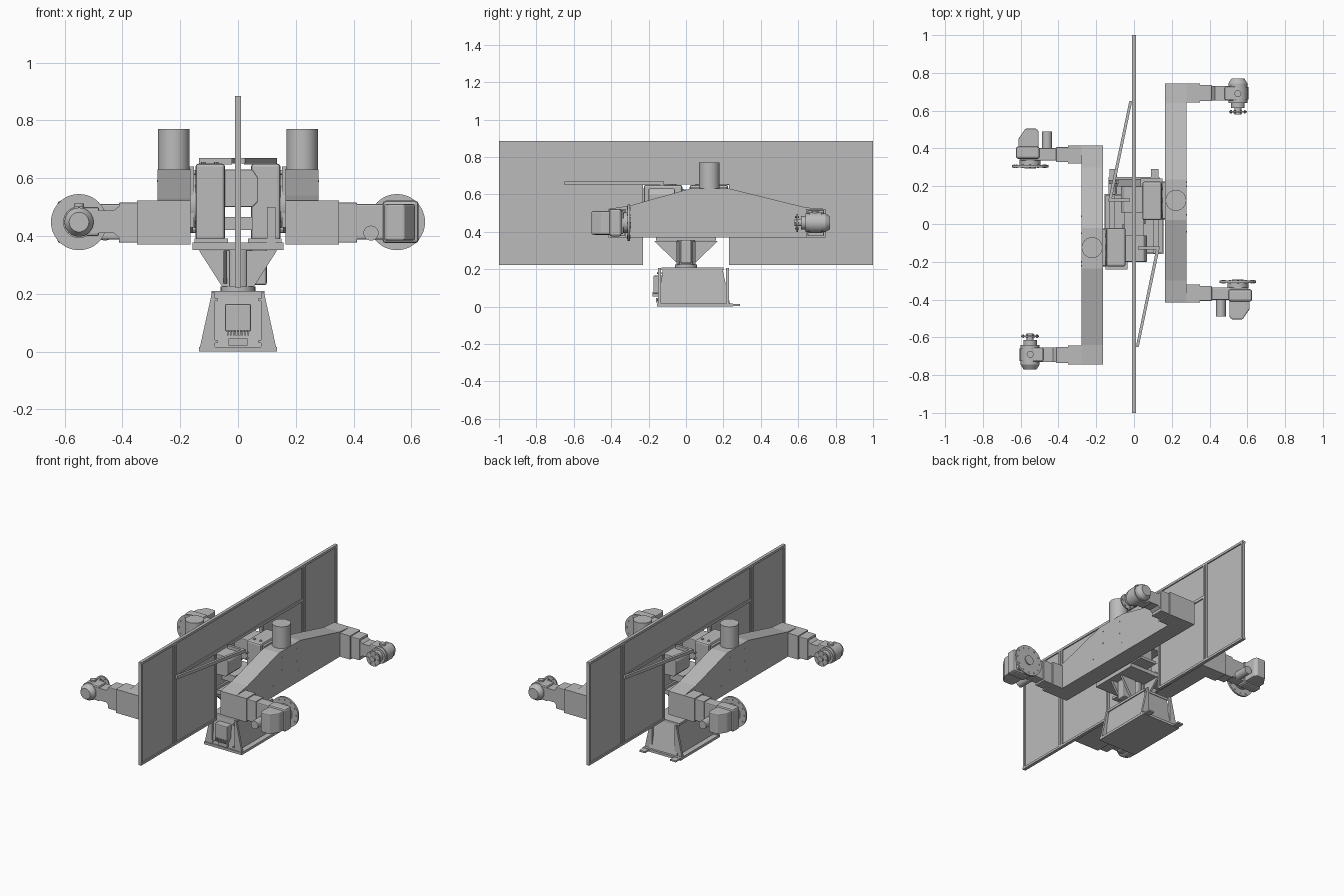
import bpy, bmesh, math
from mathutils import Matrix, Vector

cube = bpy.data.objects.get("Cube")
if cube:
    bpy.data.objects.remove(cube, do_unlink=True)

grey = bpy.data.materials.new("machine grey")
grey.use_nodes = True
grey.diffuse_color = (0.5, 0.5, 0.5, 1)
grey.node_tree.nodes["Principled BSDF"].inputs["Base Color"].default_value = (0.5, 0.5, 0.5, 1)

turn = 1  # -1 places a part half a turn around z


def finish(name, bm, bevel=0, smooth=False):
    if bevel:
        bmesh.ops.bevel(bm, geom=bm.edges[:], offset=bevel, segments=2, affect='EDGES', profile=0.5)
    if turn < 0:
        bm.transform(Matrix.Rotation(math.pi, 4, 'Z'))
    bmesh.ops.recalc_face_normals(bm, faces=bm.faces[:])
    me = bpy.data.meshes.new(name)
    bm.to_mesh(me)
    bm.free()
    me.materials.append(grey)
    ob = bpy.data.objects.new(name, me)
    bpy.context.collection.objects.link(ob)
    if smooth:
        bpy.ops.object.select_all(action='DESELECT')
        ob.select_set(True)
        bpy.context.view_layer.objects.active = ob
        bpy.ops.object.shade_smooth_by_angle()
    return ob


def box(name, x, y, z, bevel=0):
    bm = bmesh.new()
    bmesh.ops.create_cube(bm, size=1)
    for v in bm.verts:
        v.co = Vector([(a + b) / 2 + c * (b - a) for c, (a, b) in zip(v.co, (x, y, z))])
    return finish(name, bm, bevel)


def prism(name, pts, axis, a, b, bevel=0):
    # Extrudes a 2D outline along one axis from a to b
    place = {'x': lambda p, t: (t, p[0], p[1]), 'y': lambda p, t: (p[0], t, p[1]),
             'z': lambda p, t: (p[0], p[1], t)}[axis]
    bm = bmesh.new()
    face = bm.faces.new([bm.verts.new(place(p, a)) for p in pts])
    out = bmesh.ops.extrude_face_region(bm, geom=[face])
    step = Vector(place((0, 0), b - a))
    for v in out["geom"]:
        if isinstance(v, bmesh.types.BMVert):
            v.co += step
    return finish(name, bm, bevel)


def cyl(name, centre, r, a, b, axis, sides=32, r2=None):
    # centre holds the two coordinates across the axis
    bm = bmesh.new()
    bmesh.ops.create_cone(bm, cap_ends=True, segments=sides, radius1=r,
                          radius2=r if r2 is None else r2, depth=b - a)
    m = (a + b) / 2
    for v in bm.verts:
        u, w, t = v.co
        v.co = {'x': (m + t, centre[0] + u, centre[1] + w), 'y': (centre[0] + u, m + t, centre[1] + w),
                'z': (centre[0] + u, centre[1] + w, m + t)}[axis]
    return finish(name, bm, smooth=True)


def loft(name, low, high, z0, z1):
    # Tapered block between two rectangles (x0, x1, y0, y1)
    bm = bmesh.new()
    rings = [[bm.verts.new((x, y, z)) for x, y in ((r[0], r[2]), (r[1], r[2]), (r[1], r[3]), (r[0], r[3]))]
             for r, z in ((low, z0), (high, z1))]
    for ring in rings:
        bm.faces.new(ring)
    for i in range(4):
        j = (i + 1) % 4
        bm.faces.new((rings[0][i], rings[0][j], rings[1][j], rings[1][i]))
    return finish(name, bm)


# Pedestal
box("base_plate", (-0.135, 0.135), (-0.155, 0.25), (0, 0.016))
loft("pedestal", (-0.1, 0.1, -0.145, 0.235), (-0.085, 0.085, -0.125, 0.195), 0.016, 0.2)
box("pedestal_cap", (-0.092, 0.092), (-0.13, 0.2), (0.195, 0.21))
for side in (-1, 1):
    for y in (-0.15, 0.215):
        prism("pedestal_gusset", [(side * 0.08, 0.01), (side * 0.133, 0.01), (side * 0.09, 0.205),
                                  (side * 0.08, 0.205)], 'y', y, y + 0.015)
    for z in (0.035, 0.18):
        cyl("cover_bolt", (side * 0.075, z), 0.006, -0.155, -0.13, 'y', 12)
    box("foot", (side * 0.11 - 0.02, side * 0.11 + 0.02), (0.24, 0.29), (0.004, 0.014))
box("control_box", (-0.045, 0.045), (-0.175, -0.12), (0.07, 0.165), 0.005)
box("control_box_lower", (-0.032, 0.032), (-0.16, -0.13), (0.022, 0.045))
for i in range(8):
    x = -0.035 + i * 0.01
    box("connector", (x - 0.003, x + 0.003), (-0.18, -0.14), (0.055, 0.078))

# Slewing column with its spreading gussets
cyl("column_ring", (0, 0), 0.06, 0.205, 0.225, 'z')
cyl("column", (0, 0), 0.047, 0.2, 0.36, 'z')
for side in (-1, 1):
    prism("column_gusset_across", [(side * 0.03, 0.225), (side * 0.055, 0.225), (side * 0.135, 0.35),
                                   (side * 0.03, 0.35)], 'y', -0.05, -0.035)
    prism("column_gusset_across_back", [(side * 0.03, 0.225), (side * 0.055, 0.225), (side * 0.135, 0.35),
                                        (side * 0.03, 0.35)], 'y', 0.035, 0.05)
    prism("column_gusset_along", [(side * 0.03, 0.235), (side * 0.05, 0.235), (side * 0.17, 0.35),
                                  (side * 0.03, 0.35)], 'x', -0.05, -0.038)
box("slewing_motor", (0.045, 0.1), (-0.03, 0.03), (0.23, 0.355), 0.008)
box("turntable_plate", (-0.157, 0.157), (-0.16, 0.16), (0.352, 0.378))
box("cross_beam", (-0.05, 0.05), (-0.1, 0.1), (0.42, 0.465))

# Dividing screen with a central opening
outline = [(-0.99, 0.225), (-0.23, 0.225), (-0.23, 0.655), (0.23, 0.655), (0.23, 0.225),
           (0.99, 0.225), (0.99, 0.88), (-0.99, 0.88)]
prism("screen_sheet", outline, 'x', -0.003, 0.003)
box("screen_top_rail", (-0.01, 0.01), (-1, 1), (0.87, 0.885))
box("screen_middle_rail", (-0.01, 0.01), (-0.65, 0.65), (0.652, 0.67))
for side in (-1, 1):
    for y, top in ((0.992, 0.885), (0.667, 0.885), (0.648, 0.885), (0.236, 0.655)):
        box("screen_post", (-0.01, 0.01), (side * y - 0.007, side * y + 0.007), (0.222, top))
    ends = sorted((side * 0.23, side * 1.0))
    box("screen_bottom_rail", (-0.01, 0.01), ends, (0.222, 0.236))

# Everything below repeats after half a turn
for turn, tag in ((1, "left_"), (-1, "right_")):
    prism(tag + "screen_brace", [(0.01, -0.65), (0.025, -0.65), (0.135, -0.13), (0.118, -0.13)], 'z', 0.65, 0.67)
    box(tag + "brace_bracket", (0.02, 0.135), (-0.135, -0.118), (0.648, 0.67))
    # Drive housing and motor
    box(tag + "drive_housing", (0.045, 0.147), (0.02, 0.225), (0.385, 0.65), 0.01)
    box(tag + "housing_base", (0.035, 0.15), (-0.15, 0.24), (0.375, 0.392))
    box(tag + "housing_frame", (0.1, 0.13), (-0.155, 0.03), (0.375, 0.5))
    prism(tag + "drive_motor", [(-0.07, 0.52), (-0.05, 0.5), (0.05, 0.5), (0.05, 0.63), (-0.05, 0.63),
                                (-0.07, 0.6)], 'y', 0.06, 0.2, 0.004)
    for y in (0.06, 0.19):
        for z in (0.42, 0.62):
            cyl(tag + "housing_bolt", (y, z), 0.009, 0.14, 0.158, 'x', 12)
    for x in (0.075, 0.12):
        cyl(tag + "housing_lid_bolt", (x, 0.06), 0.008, 0.645, 0.656, 'z', 12)
    for z in (0.54, 0.575):
        cyl(tag + "lifting_eye_leg", (0.055, z), 0.006, 0.0, 0.03, 'y', 12)
    cyl(tag + "beam_bearing", (0.125, 0.51), 0.1, 0.145, 0.168, 'x', 48)
    box(tag + "beam_flange", (0.152, 0.167), (0.03, 0.22), (0.43, 0.64))

    # Swinging beam and counter cylinder
    prism(tag + "beam", [(-0.415, 0.37), (0.745, 0.37), (0.745, 0.522), (0.64, 0.53), (0.235, 0.63),
                         (0.02, 0.63), (-0.3, 0.54), (-0.415, 0.522)], 'x', 0.165, 0.278)
    cyl(tag + "beam_cylinder", (0.222, 0.125), 0.055, 0.6, 0.77, 'z', 48)
    for y, z in ((0.05, 0.59), (0.2, 0.59), (0.05, 0.51), (0.2, 0.51), (-0.04, 0.44), (0.22, 0.44)):
        cyl(tag + "beam_bolt", (y, z), 0.004, 0.27, 0.281, 'x', 10)

    # Stepped arms at both ends
    for end, y0, y1 in (("drive_", -0.415, -0.32), ("tail_", 0.642, 0.745)):
        box(tag + end + "arm", (0.27, 0.35), (y0, y1), (0.37, 0.522))
        box(tag + end + "arm_step", (0.34, 0.412), (y0 + 0.008, y1 - 0.008), (0.377, 0.516), 0.004)

    # Driven end with its face plate
    box(tag + "headstock", (0.4, 0.605), (-0.402, -0.335), (0.388, 0.51), 0.006)
    prism(tag + "headstock_cover", [(0.505, -0.395), (0.505, -0.49), (0.517, -0.505), (0.575, -0.505),
                                    (0.612, -0.45), (0.612, -0.395)], 'z', 0.385, 0.51, 0.006)
    box(tag + "headstock_cap", (0.5, 0.625), (-0.41, -0.345), (0.375, 0.522), 0.012)
    cyl(tag + "headstock_motor", (0.46, 0.41), 0.026, -0.49, -0.39, 'y', 24)
    cyl(tag + "face_plate_hub", (0.55, 0.448), 0.055, -0.34, -0.305, 'y')
    cyl(tag + "face_plate", (0.55, 0.448), 0.097, -0.312, -0.3, 'y', 48)
    cyl(tag + "face_plate_centre", (0.55, 0.448), 0.03, -0.302, -0.294, 'y')
    for i in range(12):
        a = math.tau * i / 12
        cyl(tag + "face_plate_bolt", (0.55 + 0.082 * math.cos(a), 0.448 + 0.082 * math.sin(a)),
            0.005, -0.316, -0.297, 'y', 10)

    # Idle end with its small flange
    prism(tag + "tailstock_neck", [(0.4, 0.385), (0.43, 0.41), (0.54, 0.41), (0.54, 0.488), (0.43, 0.488),
                                   (0.4, 0.512)], 'y', 0.655, 0.73)
    box(tag + "tailstock_block", (0.48, 0.545), (0.655, 0.728), (0.4, 0.5), 0.008)
    cyl(tag + "tailstock_body", (0.55, 0.448), 0.05, 0.64, 0.745, 'y', 40)
    cyl(tag + "tailstock_collar", (0.55, 0.448), 0.055, 0.66, 0.725, 'y', 40)
    cyl(tag + "tailstock_end", (0.55, 0.448), 0.05, 0.745, 0.77, 'y', 40, 0.034)
    cyl(tag + "tailstock_hub", (0.55, 0.448), 0.036, 0.615, 0.645, 'y')
    cyl(tag + "tailstock_spindle", (0.55, 0.448), 0.018, 0.58, 0.62, 'y', 24)
    cyl(tag + "tailstock_flange", (0.55, 0.448), 0.048, 0.59, 0.598, 'y')
    cyl(tag + "tailstock_cap", (0.55, 0.69), 0.018, 0.495, 0.512, 'z', 20)
    for i in range(6):
        a = math.tau * i / 6
        cyl(tag + "flange_bolt", (0.55 + 0.036 * math.cos(a), 0.448 + 0.036 * math.sin(a)),
            0.005, 0.584, 0.603, 'y', 10)
